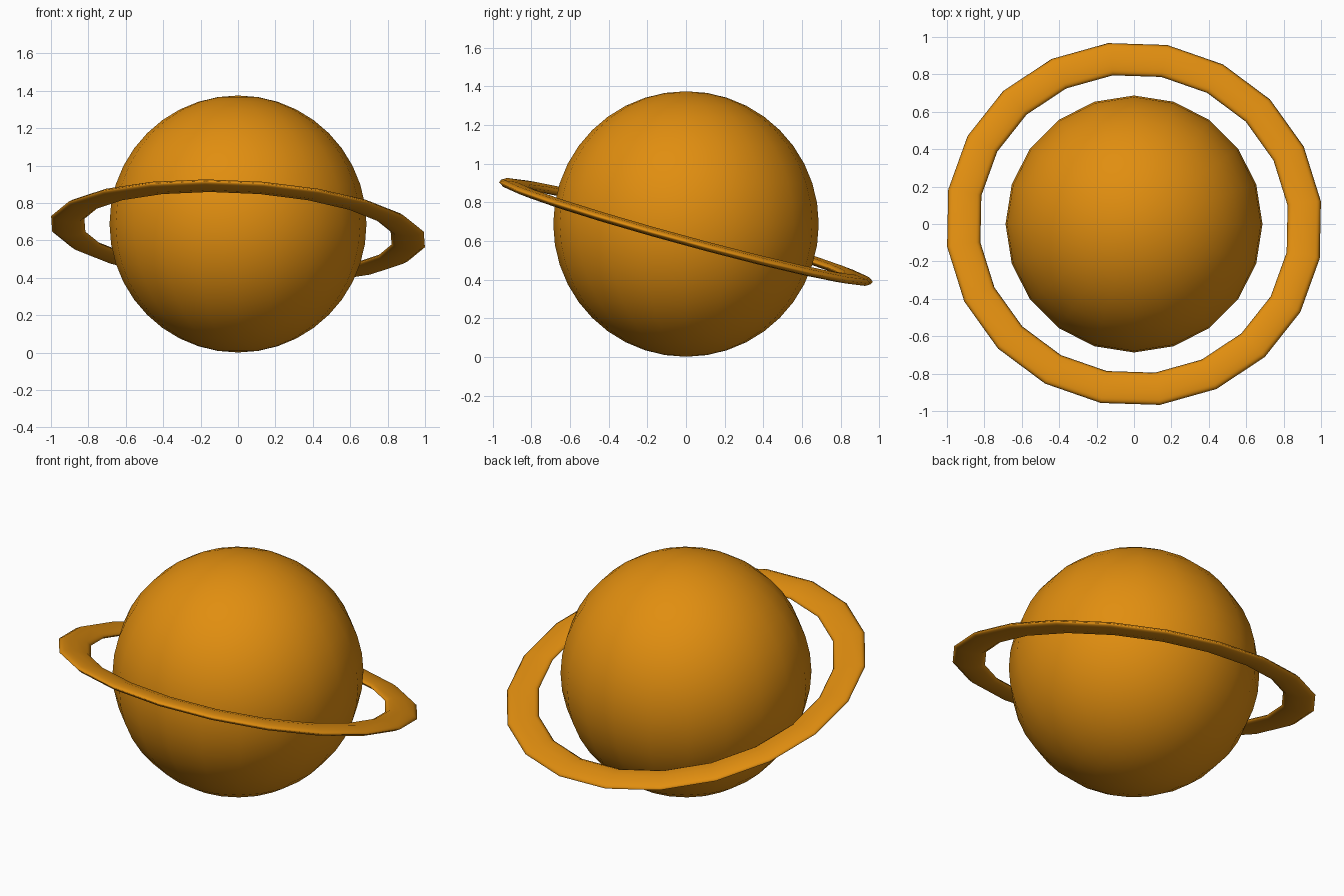
import bpy
from math import radians

if "Cube" in bpy.data.objects:
    bpy.data.objects.remove(bpy.data.objects["Cube"])

mat = bpy.data.materials.new("orange")
mat.diffuse_color = (0.75, 0.27, 0.005, 1)
mat.use_nodes = True
mat.node_tree.nodes["Principled BSDF"].inputs["Base Color"].default_value = mat.diffuse_color


def finish(name, angle):
    obj = bpy.context.object
    obj.name = name
    obj.data.materials.append(mat)
    bpy.ops.object.shade_smooth_by_angle(angle=radians(angle))
    return obj


# planet globe
bpy.ops.mesh.primitive_uv_sphere_add(segments=20, ring_count=20, radius=0.687,
                                     location=(0, 0, 0.688))
finish("globe", 40)

# flattened, tilted ring around the globe
bpy.ops.mesh.primitive_torus_add(major_segments=20, minor_segments=8,
                                 major_radius=0.92, minor_radius=0.09,
                                 location=(0, 0, 0.647),
                                 rotation=(radians(-15.5), 0, radians(-10.5)))
ring = finish("ring", 50)
ring.scale = (1, 1, 0.27)
